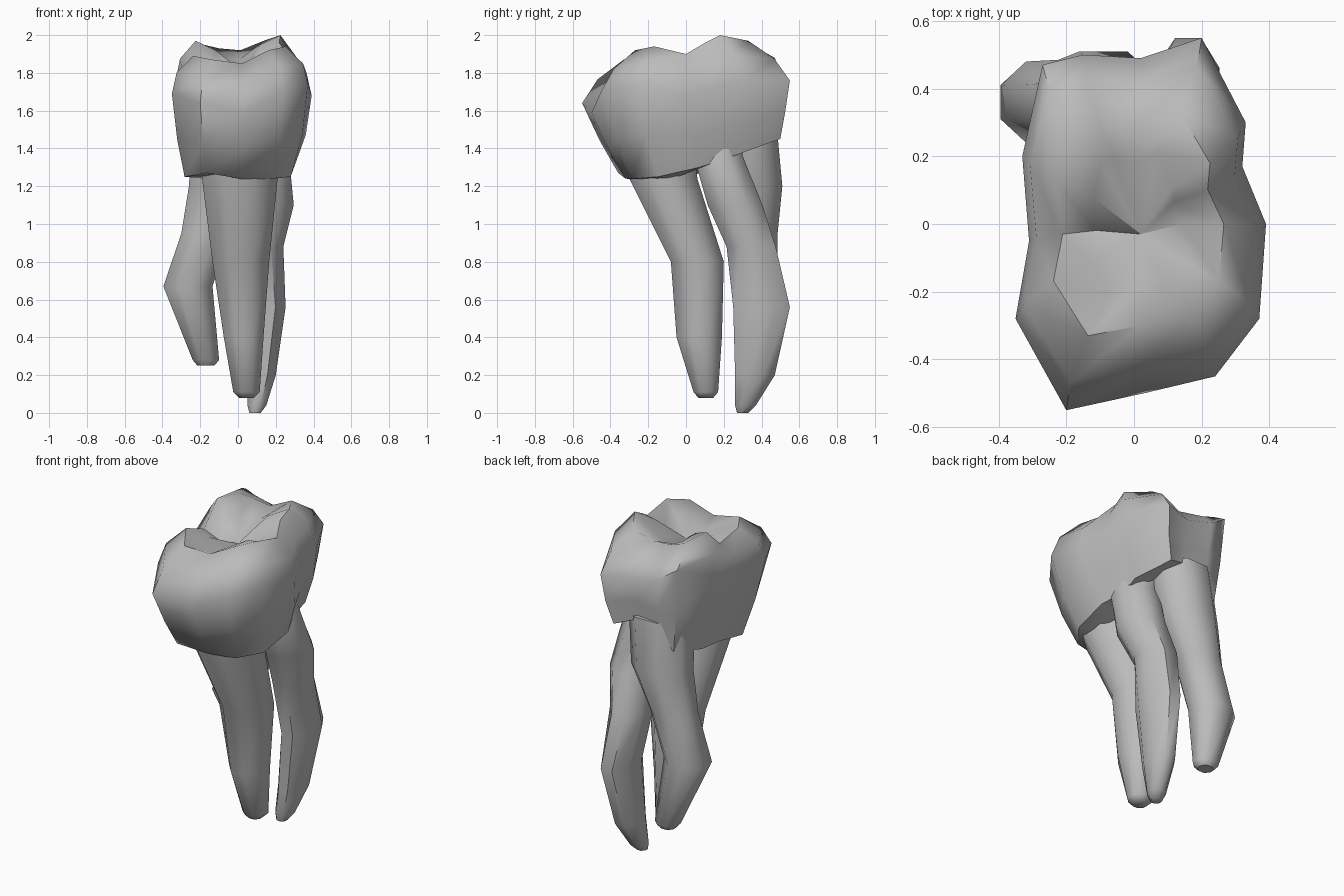
import bpy
import bmesh
from math import cos, sin, pi

cube = bpy.data.objects.get("Cube")
if cube:
    bpy.data.objects.remove(cube, do_unlink=True)

# Single plain grey for the whole tooth
grey = bpy.data.materials.new("tooth_grey")
grey.use_nodes = True
color = (0.5, 0.5, 0.5, 1)
grey.diffuse_color = color
grey.node_tree.nodes["Principled BSDF"].inputs["Base Color"].default_value = color


def loft(name, rings, top_point=None, sharp=50):
    """Skin a stack of equal-length rings, closing both ends."""
    bm = bmesh.new()
    stack = [[bm.verts.new(point) for point in ring] for ring in rings]
    count = len(stack[0])
    for lower, upper in zip(stack, stack[1:]):
        for i in range(count):
            j = (i + 1) % count
            bm.faces.new((lower[i], lower[j], upper[j], upper[i]))
    bm.faces.new(stack[0][::-1])
    if top_point:
        apex = bm.verts.new(top_point)
        for i in range(count):
            bm.faces.new((stack[-1][i], stack[-1][(i + 1) % count], apex))
    else:
        bm.faces.new(stack[-1])
    bmesh.ops.recalc_face_normals(bm, faces=bm.faces)
    mesh = bpy.data.meshes.new(name)
    bm.to_mesh(mesh)
    bm.free()
    mesh.materials.append(grey)
    obj = bpy.data.objects.new(name, mesh)
    bpy.context.collection.objects.link(obj)
    bpy.ops.object.select_all(action="DESELECT")
    obj.select_set(True)
    bpy.context.view_layer.objects.active = obj
    bpy.ops.object.shade_smooth_by_angle(angle=sharp * pi / 180)


def ellipse(z, cx, cy, rx, ry, sides=8):
    """Horizontal root section with flat sides facing the axes."""
    ring = []
    for k in range(sides):
        a = 2 * pi * (k + 0.5) / sides
        ring.append((cx + rx * cos(a) / cos(pi / sides),
                     cy + ry * sin(a) / cos(pi / sides), z))
    return ring


# Crown outline: x, y, then heights of the neck, the widest line and the cusp rim
outline = [
    (-.2, -.55, 1.27, 1.64, 1.87), (.03, -.5, 1.24, 1.59, 1.85),
    (.24, -.45, 1.24, 1.7, 1.92), (.37, -.28, 1.25, 1.74, 1.94),
    (.39, 0, 1.3, 1.68, 1.9), (.32, .17, 1.34, 1.72, 1.96),
    (.33, .3, 1.38, 1.75, 2), (.2, .55, 1.45, 1.76, 1.97),
    (.02, .49, 1.5, 1.76, 1.92), (-.15, .5, 1.43, 1.8, 1.93),
    (-.27, .47, 1.35, 1.88, 1.95), (-.33, .2, 1.3, 1.76, 1.97),
    (-.31, -.05, 1.27, 1.69, 1.84), (-.35, -.28, 1.25, 1.69, 1.89),
]

# Crown rings from the underside up over the cusps into the central pit
underside, neck, belly, widest, shoulder, rim, pit = ([] for _ in range(7))
for x, y, low, wide, top in outline:
    nx, ny = x * .78 - .01, y * .78 + .07
    underside.append((nx * .6, ny * .6 + .02, low - .01))
    neck.append((nx, ny, low))
    belly.append((x * .92, (y + ny) / 2, low + .45 * (wide - low)))
    widest.append((x, y, wide))
    shoulder.append((x * .93, y * .85, wide + .55 * (top - wide)))
    rim.append((x * .68, y * .6, top))
    pit.append((x * .36, y * .38, top - .05))
loft("crown", [underside, neck, belly, widest, shoulder, rim, pit],
     top_point=(.02, -.03, 1.81), sharp=62)

# Roots, tip first: z, centre x, centre y, half width, half depth
roots = {
    "front_root": [
        (.08, .045, .105, .04, .04), (.11, .045, .105, .07, .065),
        (.4, .03, .07, .105, .12), (.8, .015, .06, .15, .14),
        (1.24, .01, -.12, .2, .18), (1.42, .01, -.13, .2, .18)],
    "back_left_root": [
        (0, .09, .3, .03, .03), (.04, .1, .315, .05, .055),
        (.2, .125, .365, .075, .105), (.56, .16, .4, .092, .15),
        (.88, .13, .345, .11, .13), (1.1, .165, .26, .13, .145),
        (1.36, .13, .17, .14, .13), (1.48, .1, .17, .13, .13)],
    "back_right_root": [
        (.25, -.17, .42, .045, .04), (.28, -.17, .42, .07, .065),
        (.67, -.265, .36, .13, .12), (.95, -.17, .36, .13, .125),
        (1.2, -.09, .36, .17, .15), (1.52, -.06, .32, .18, .16)],
}
for name, sections in roots.items():
    loft(name, [ellipse(*section) for section in sections])
